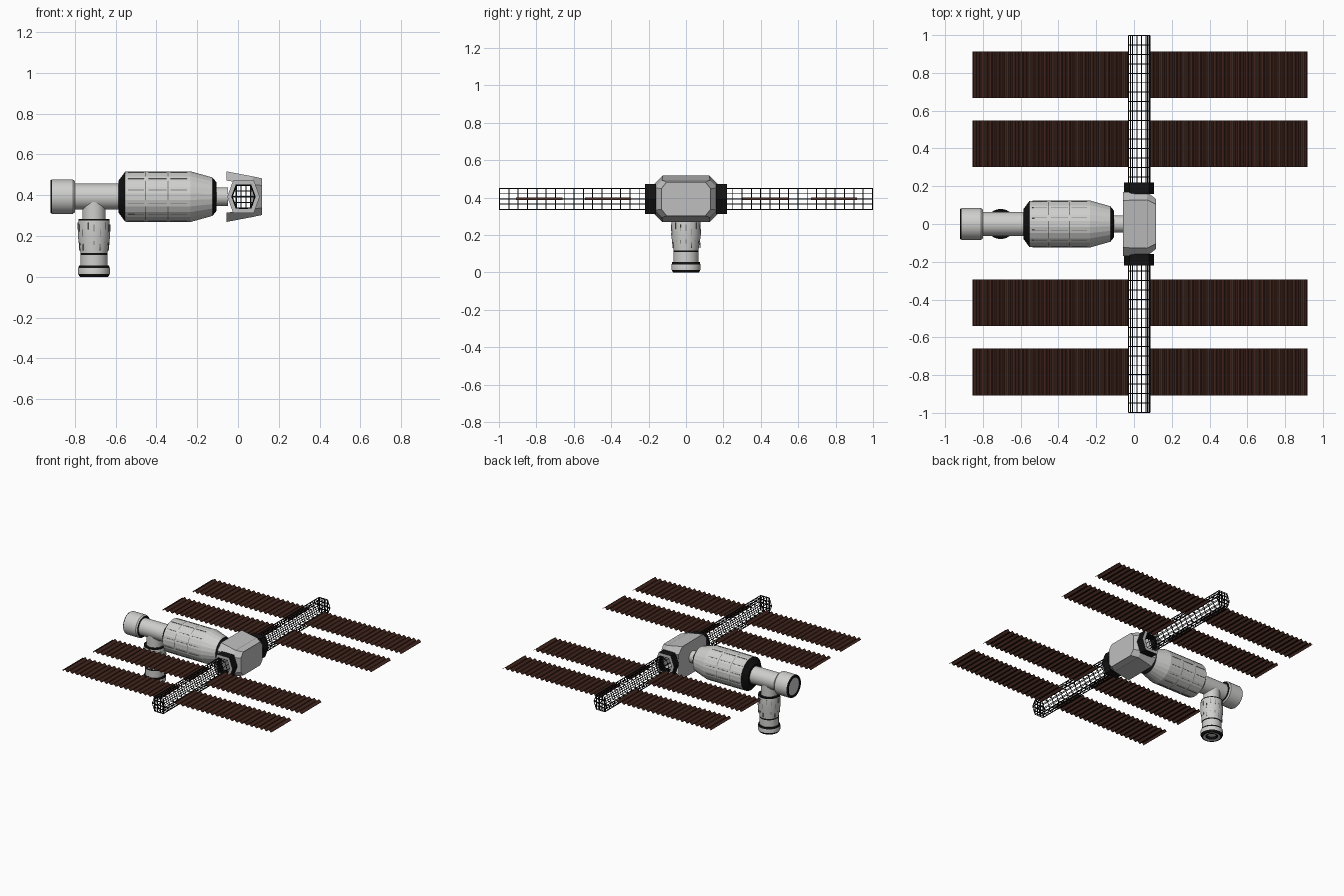
import bpy, bmesh, math
from mathutils import Vector, Matrix

if "Cube" in bpy.data.objects:
    bpy.data.objects.remove(bpy.data.objects["Cube"])

def mat(name, c):
    m = bpy.data.materials.new(name)
    m.diffuse_color = (*c, 1)
    m.use_nodes = True
    m.node_tree.nodes["Principled BSDF"].inputs["Base Color"].default_value = m.diffuse_color
    return m

HULL, HUB, SEAM, BLACK, BROWN, DARK, TAN = range(7)
MATS = [mat("hull_light_grey", (0.62, 0.62, 0.61)), mat("hub_grey", (0.52, 0.52, 0.52)),
        mat("seam_grey", (0.22, 0.22, 0.22)), mat("black", (0.006, 0.006, 0.006)),
        mat("panel_brown", (0.065, 0.022, 0.014)), mat("panel_dark_brown", (0.03, 0.012, 0.009)),
        mat("panel_line_tan", (0.14, 0.09, 0.07))]
ZC = 0.393   # height of the main axis
TX = 0.027   # x centre of the truss

def finish(bm, name, smooth=False, recalc=True):
    if recalc:
        bmesh.ops.recalc_face_normals(bm, faces=bm.faces)
    me = bpy.data.meshes.new(name)
    bm.to_mesh(me)
    bm.free()
    for m in MATS:
        me.materials.append(m)
    if smooth:
        me.shade_smooth()
        me.set_sharp_from_angle(angle=math.radians(20))
    ob = bpy.data.objects.new(name, me)
    bpy.context.collection.objects.link(ob)
    return ob

def lathe(name, axis, centre, prof, mats, n=24, smooth=False):
    """Revolve (position, radius) points; one colour per segment, -1 means a dashed seam."""
    bm = bmesh.new()
    rings = []
    for t, r in prof:
        ring = []
        for j in range(n):
            a = 2 * math.pi * (j + 0.5) / n
            u, v = r * math.cos(a), r * math.sin(a)
            p = (t, centre[0] + u, centre[1] + v) if axis == 'x' else (centre[0] + u, centre[1] + v, t)
            ring.append(bm.verts.new(p))
        rings.append(ring)
    for i, m in enumerate(mats):
        for j in range(n):
            k = (j + 1) % n
            f = bm.faces.new((rings[i][j], rings[i][k], rings[i + 1][k], rings[i + 1][j]))
            f.material_index = m if m >= 0 else (HULL if j % 4 == 0 else SEAM)
    bmesh.ops.remove_doubles(bm, verts=bm.verts, dist=1e-5)
    return finish(bm, name, smooth)

def box(bm, c, s, m, rot=Matrix()):
    vs = bmesh.ops.create_cube(bm, size=1, matrix=Matrix.Translation(c) @ rot @ Matrix.Diagonal((*s, 1)))['verts']
    for f in {f for v in vs for f in v.link_faces}:
        f.material_index = m

# main module along x
lathe("main_module", 'x', (0, ZC),
      [(-0.585, 0.062), (-0.585, 0.08), (-0.553, 0.124), (-0.455, 0.125), (-0.45, 0.125), (-0.345, 0.125),
       (-0.34, 0.125), (-0.232, 0.125), (-0.125, 0.095), (-0.105, 0.07), (-0.105, 0.04)],
      [BLACK, BLACK, HULL, -1, HULL, -1, HULL, HULL, BLACK, BLACK])
lathe("hub_neck", 'x', (0, ZC), [(-0.107, 0.045), (-0.05, 0.045)], [HULL], smooth=True)
lathe("front_tube", 'x', (0, ZC), [(-0.802, 0.064), (-0.58, 0.064)], [HULL], smooth=True)
lathe("end_module", 'x', (0, ZC),
      [(-0.8, 0.06), (-0.8, 0.078), (-0.81, 0.085), (-0.912, 0.085), (-0.92, 0.08), (-0.92, 0.068),
       (-0.914, 0.066), (-0.914, 0)],
      [BLACK, HULL, HULL, BLACK, BLACK, BLACK, HULL], smooth=True)

# docked module hanging down
VX = -0.706
lathe("docked_module", 'z', (VX, 0),
      [(0.39, 0.058), (0.283, 0.058), (0.283, 0.076), (0.275, 0.077), (0.2, 0.08), (0.118, 0.067),
       (0.108, 0.067), (0.055, 0.067), (0.055, 0.074), (0.043, 0.078), (0.014, 0.078), (0.0, 0.07),
       (0.0, 0.06), (0.004, 0.045), (0.004, 0.035), (0.02, 0.035), (0.02, 0)],
      [HULL, BLACK, BLACK, HULL, HULL, BLACK, HULL, BLACK, BLACK, HULL, BLACK, BLACK, HULL, BLACK, BLACK, HULL],
      smooth=True)

# thin seam plates on both modules
bm = bmesh.new()
for j in range(12):
    a = 2 * math.pi * (j + 0.5) / 12
    R = Matrix.Rotation(a, 4, 'X')
    for x0, x1 in ((-0.54, -0.46), (-0.44, -0.35), (-0.33, -0.25)):
        c = Vector(((x0 + x1) / 2, 0, ZC)) + R @ Vector((0, 0, 0.1245))
        box(bm, c, (x1 - x0, 0.003, 0.003), SEAM, R)
finish(bm, "main_module_seams")
bm = bmesh.new()
for j in range(16):
    R = Matrix.Rotation(2 * math.pi * j / 16, 4, 'Z')
    z = (0.24, 0.215, 0.25)[j % 3]
    box(bm, Vector((VX, 0, z)) + R @ Vector((0.0785, 0, 0)), (0.003, 0.004, 0.035), SEAM, R)
    box(bm, Vector((VX, 0, z - 0.07)) + R @ Vector((0.0755 - 0.15 * (0.215 - z) * -1 * 0.5, 0, 0)),
        (0.004, 0.004, 0.03), SEAM, R)
finish(bm, "docked_module_seams")

# hub block: chamfered section, tall at the back and shorter at +x
bm = bmesh.new()
def section(x, hy, h, c):
    pts = [(hy, h - c), (hy - c, h), (c - hy, h), (-hy, h - c), (-hy, c - h), (c - hy, -h), (hy - c, -h), (hy, c - h)]
    return [bm.verts.new((x, y, ZC + z)) for y, z in pts]
a, b = section(-0.057, 0.17, 0.124, 0.045), section(0.117, 0.165, 0.09, 0.035)
for v in b:
    v.co.y *= 0.8
mid = section(0.07, 0.168, 0.1, 0.04)
for r0, r1 in ((a, mid), (mid, b)):
    for i in range(8):
        if not (r0 is a and i in (3, 7)):       # sides stay open where the truss enters
            bm.faces.new((r0[i], r0[(i + 1) % 8], r1[(i + 1) % 8], r1[i]))
bm.faces.new(a)
bm.faces.new(b)
for f in bm.faces:
    f.material_index = HUB
bmesh.ops.recalc_face_normals(bm, faces=bm.faces)
rim = bmesh.ops.inset_individual(bm, faces=[f for f in bm.faces if f.calc_area() > 0.01], thickness=0.003)
for f in rim['faces']:
    f.material_index = SEAM
finish(bm, "hub")

# truss cross-section: flattened hexagon with subdivided edges
W, E, H = 0.056, 0.036, 0.056
HALF = [(W, 0), ((W + E) / 2, H / 2), (E, H), (E / 3, H), (-E / 3, H), (-E, H), (-(W + E) / 2, H / 2)]
SEC = HALF + [(-x, -z) for x, z in HALF]

for s, side in ((1, "back"), (-1, "front")):
    # collar: black sides, grey end face, open core
    bm = bmesh.new()
    k = 1.42
    loops = [[bm.verts.new((TX + x * q, s * y, ZC + z * q)) for x, z in SEC]
             for q, y in ((k, 0.16), (k, 0.22), (1.0, 0.22), (1.0, 0.16))]
    for i in range(3):
        for j in range(14):
            j2 = (j + 1) % 14
            f = bm.faces.new((loops[i][j], loops[i][j2], loops[i + 1][j2], loops[i + 1][j]))
            f.material_index = (BLACK, HUB, BLACK)[i]
    finish(bm, side + "_collar")

    # lattice truss
    bm = bmesh.new()
    N = 16
    rings = [[bm.verts.new((TX + x, s * (0.2 + 0.797 * i / N), ZC + z)) for x, z in SEC] for i in range(N + 1)]
    for r0, r1 in zip(rings, rings[1:]):
        for j in range(14):
            f = bm.faces.new((r0[j], r0[(j + 1) % 14], r1[(j + 1) % 14], r1[j]))
            f.material_index = BLACK
    truss = finish(bm, side + "_truss")
    w = truss.modifiers.new("lattice", 'WIREFRAME')
    w.thickness = 0.007
    w.use_even_offset = False
    w.use_boundary = True

    # grid closing the outer end of the truss
    bm = bmesh.new()
    for x in (-E, -E / 3, E / 3, E):
        box(bm, (TX + x, s * 0.997, ZC), (0.006, 0.006, 2 * H), BLACK)
    for z, wd in ((0, W), (H / 2, (W + E) / 2), (-H / 2, (W + E) / 2)):
        box(bm, (TX, s * 0.997, ZC + z), (2 * wd, 0.006, 0.006), BLACK)
    finish(bm, side + "_truss_end_grid")

# folded solar panels, four on each side of the truss
def panel(name, x0, x1, y0, y1):
    bm = bmesh.new()
    folds = 20
    step = (x1 - x0) / folds
    pts = [(x0, ZC)]
    cols = []
    for i in range(folds):      # each fold: slope, thin crest, slope, thin valley
        for fx, dz, c in ((0.12, -0.006, DARK), (0.42, 0.008, BROWN), (0.54, 0.008, TAN if i % 3 == 1 else DARK),
                          (0.9, -0.006, BROWN), (1.0, -0.006, DARK)):
            pts.append((x0 + (i + fx) * step, ZC + dz))
            cols.append(c)
    lo = [bm.verts.new((x, y0, z)) for x, z in pts]
    hi = [bm.verts.new((x, y1, z)) for x, z in pts]
    for i, c in enumerate(cols):
        bm.faces.new((lo[i], lo[i + 1], hi[i + 1], hi[i])).material_index = c
    finish(bm, name, recalc=False)

for row, (y0, y1) in enumerate(((0.668, 0.914), (0.303, 0.547), (-0.54, -0.295), (-0.909, -0.66))):
    panel(f"solar_panel_left_{row + 1}", -0.855, TX - W, y0, y1)
    panel(f"solar_panel_right_{row + 1}", TX + W, 0.918, y0, y1)
